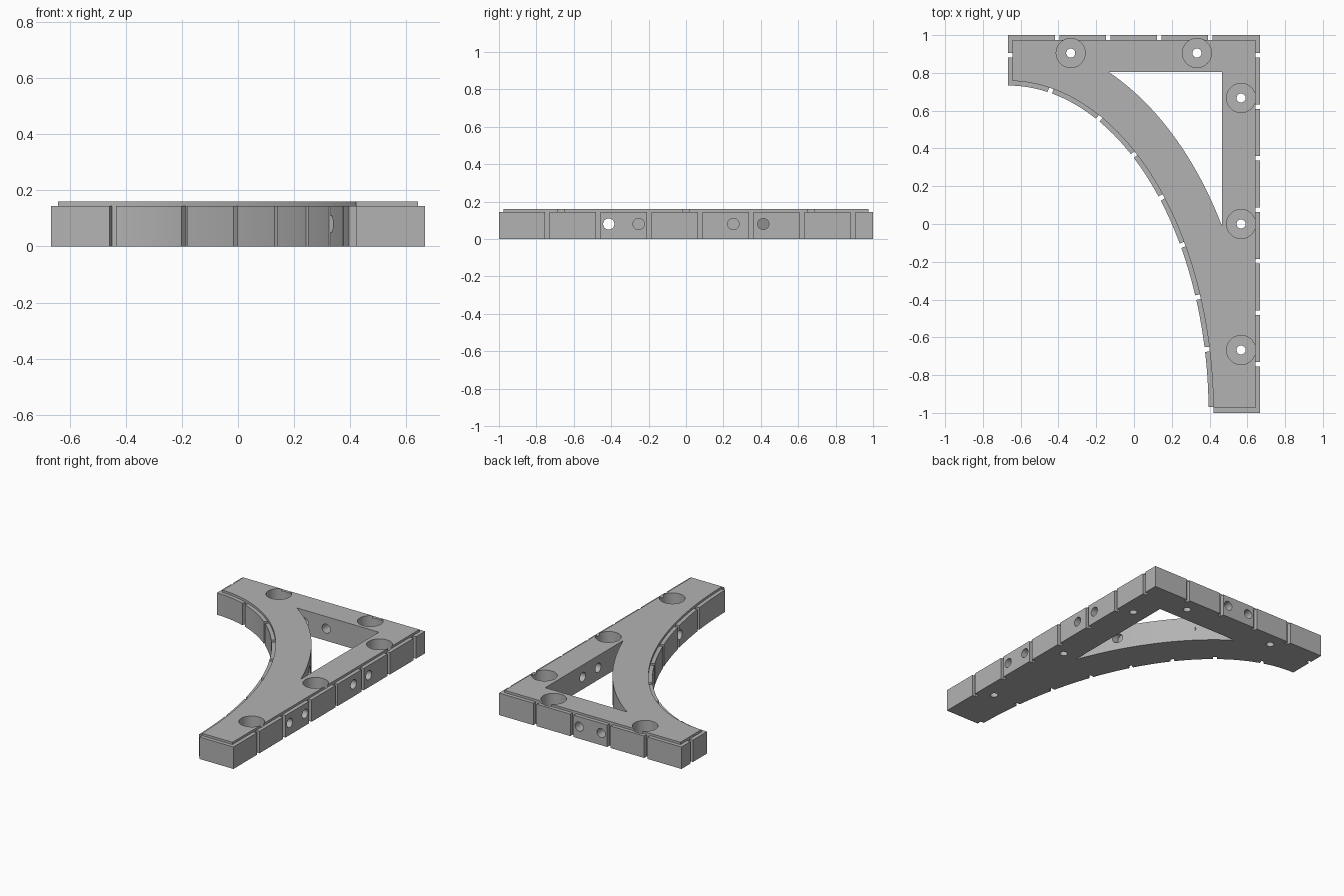
import bpy, bmesh
from math import sqrt, sin, cos, pi, acos, atan2
from mathutils import Matrix, Vector

if "Cube" in bpy.data.objects:
    bpy.data.objects.remove(bpy.data.objects["Cube"], do_unlink=True)

HALF_W, HALF_L = 0.667, 1.0
BODY_H, TOTAL_H = 0.145, 0.16
LIP, SLOT_W = 0.025, 0.025
HOLE_Z = 0.08
CX, CY = -HALF_W, -HALF_L          # centre of the arch ellipses

grey = bpy.data.materials.new("plain_grey")
grey.use_nodes = True
colour = (0.45, 0.45, 0.45, 1)
grey.diffuse_color = colour
grey.node_tree.nodes["Principled BSDF"].inputs["Base Color"].default_value = colour


def finish(name, bm):
    bmesh.ops.recalc_face_normals(bm, faces=bm.faces)
    mesh = bpy.data.meshes.new(name)
    bm.to_mesh(mesh)
    bm.free()
    mesh.materials.append(grey)
    obj = bpy.data.objects.new(name, mesh)
    bpy.context.collection.objects.link(obj)
    return obj


def prism(name, outline, z0, z1):
    bm = bmesh.new()
    face = bm.faces.new([bm.verts.new((x, y, z0)) for x, y in outline])
    top = bmesh.ops.extrude_face_region(bm, geom=[face])["geom"]
    bmesh.ops.translate(bm, vec=(0, 0, z1 - z0),
                        verts=[v for v in top if isinstance(v, bmesh.types.BMVert)])
    return finish(name, bm)


def arc(a, b, t0, t1, steps=48):
    ts = [t0 + (t1 - t0) * i / steps for i in range(steps + 1)]
    return [(CX + a * cos(t), CY + b * sin(t)) for t in ts]


def bracket_outline(a, b, inset):
    # straight back and side edges closed by the concave arch
    w, l = HALF_W - inset, HALF_L - inset
    t0 = acos(inset / a)
    t1 = atan2(inset / b, 1)
    return [(w, -l), (w, l), (-w, l)] + arc(a, b, t0, t1)


def add_cylinder(bm, start, direction, radius, length):
    d = Vector(direction)
    turn = d.to_track_quat("Z", "Y").to_matrix().to_4x4()
    bmesh.ops.create_cone(bm, cap_ends=True, segments=40, radius1=radius, radius2=radius,
                          depth=length,
                          matrix=Matrix.Translation(Vector(start) + d * length / 2) @ turn)


def add_slot(bm, x, y, angle, width=SLOT_W):
    # box reaching LIP inwards from the edge point, angle is the outward normal
    m = (Matrix.Translation((x, y, HOLE_Z)) @ Matrix.Rotation(angle, 4, "Z")
         @ Matrix.Diagonal((2 * LIP, width, 0.4, 1)))
    bmesh.ops.create_cube(bm, size=1, matrix=m)


def cut(obj, cutters):
    for c in cutters:
        mod = obj.modifiers.new(c.name, "BOOLEAN")
        mod.operation = "DIFFERENCE"
        mod.solver = "EXACT"
        mod.object = c
    graph = bpy.context.evaluated_depsgraph_get()
    mesh = bpy.data.meshes.new_from_object(obj.evaluated_get(graph))
    obj.modifiers.clear()
    obj.data = mesh


# Main solids: lower body and the slightly inset top plate
A, B = 1.062, 1.733
body = prism("bracket_body", bracket_outline(A, B, 0), 0, BODY_H)
plate = prism("top_plate", bracket_outline(A + LIP, B + LIP, LIP), BODY_H, TOTAL_H)

# Triangular window with one curved side
IA, IB = 1.3085, 1.976
WX, WY = 0.465, 0.805
t_top = acos((-0.135 - CX) / IA)
t_low = acos((WX - CX) / IA)
window = prism("window_cutter", [(WX, WY)] + arc(IA, IB, t_top, t_low), -0.1, 0.3)

# Edge slots
bm = bmesh.new()
for i in range(4):
    add_slot(bm, -0.407 + 0.27 * i, HALF_L, pi / 2)
for i in range(7):
    add_slot(bm, HALF_W, 0.893 - 0.2725 * i, 0)
add_slot(bm, -HALF_W, 0.893, pi)
for y in (0.695, 0.55, 0.36, 0.135, -0.115, -0.39, -0.665):
    s = (y - CY) / B
    c = sqrt(1 - s * s)
    add_slot(bm, CX + A * c, y, atan2(s / B, c / A))
add_slot(bm, CX + A, -HALF_L, 0, 0.06)
slots = finish("slot_cutter", bm)

# Vertical screw holes with counterbores
bores, screws = bmesh.new(), bmesh.new()
places = [(x, 0.905) for x in (-0.335, 0.333)] + [(0.567, y) for y in (-0.667, 0, 0.667)]
for x, y in places:
    add_cylinder(bores, (x, y, 0.04), (0, 0, 1), 0.077, 0.3)
    add_cylinder(screws, (x, y, -0.1), (0, 0, 1), 0.024, 0.4)
bores = finish("counterbore_cutter", bores)
screws = finish("screw_hole_cutter", screws)

# Pairs of blind pin holes in the side and back edges
bm = bmesh.new()
for offset in (-0.08, 0.08):
    for mid in (-0.333, 0.333):
        add_cylinder(bm, (HALF_W + 0.05, mid + offset, HOLE_Z), (-1, 0, 0), 0.03, 0.4)
    add_cylinder(bm, (offset, HALF_L + 0.05, HOLE_Z), (0, -1, 0), 0.03, 0.4)
pins = finish("pin_hole_cutter", bm)

cut(body, [window, slots, bores, screws, pins])
cut(plate, [window, bores])
for c in (window, slots, bores, screws, pins):
    bpy.data.objects.remove(c, do_unlink=True)

# Smooth curves, sharp edges
bpy.ops.object.select_all(action="DESELECT")
for obj in (body, plate):
    obj.select_set(True)
bpy.context.view_layer.objects.active = body
bpy.ops.object.shade_smooth_by_angle(angle=pi / 6)
